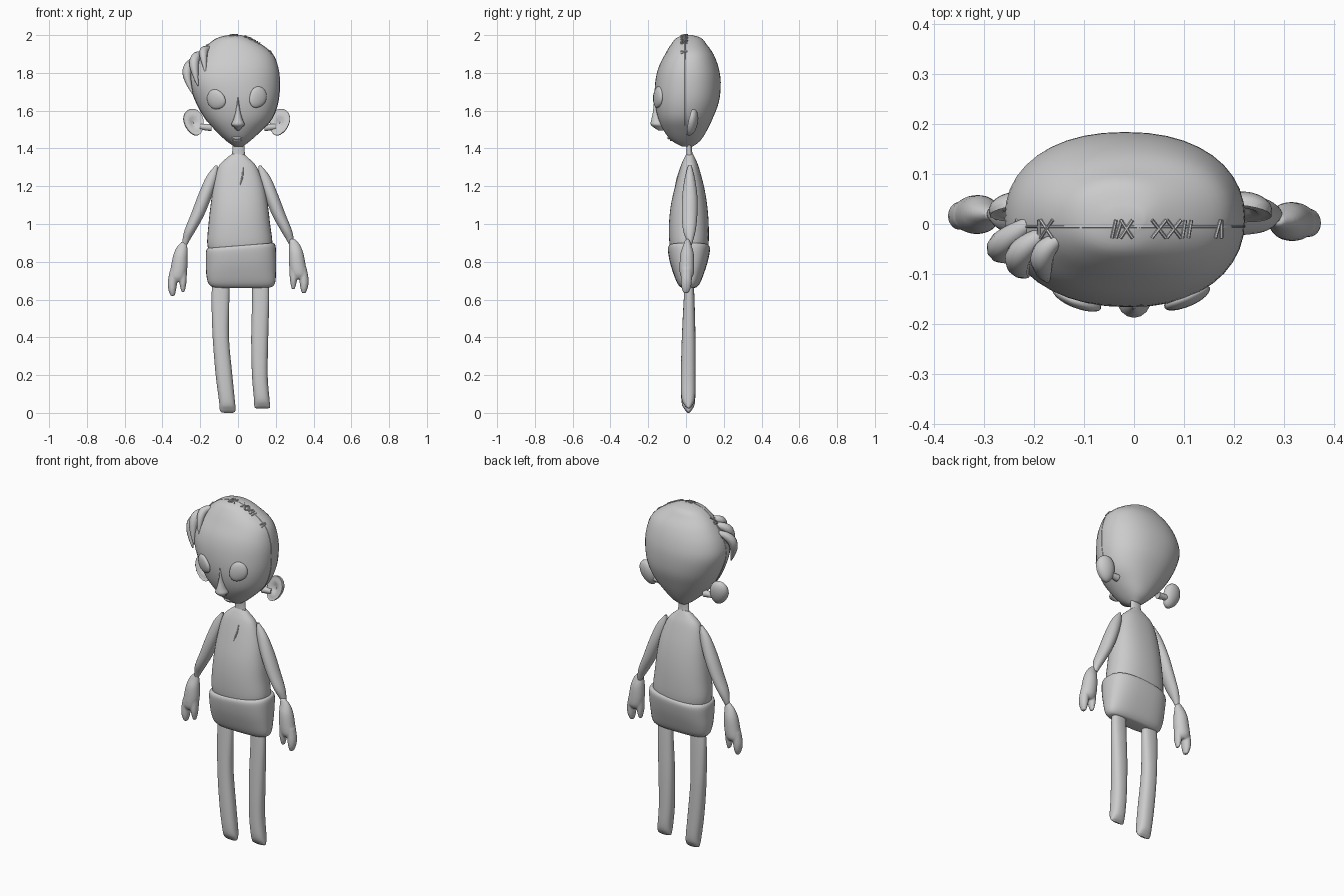
import bpy, bmesh, math
from mathutils import Vector, Euler
from mathutils.bvhtree import BVHTree

if "Cube" in bpy.data.objects:
    bpy.data.objects.remove(bpy.data.objects["Cube"])


def link(name, bm):
    bmesh.ops.recalc_face_normals(bm, faces=bm.faces)
    me = bpy.data.meshes.new(name)
    bm.to_mesh(me)
    ob = bpy.data.objects.new(name, me)
    bpy.context.collection.objects.link(ob)
    return ob


def add_loft(bm, rows, p=2.0, segs=28, sub=4, tilt=0.0, flip=1, off=(0, 0, 0)):
    """Skin horizontal rings given as (z, x0, x1, y0, y1), smoothed between rows."""
    pts = [rows[0]] + list(rows) + [rows[-1]]
    fine = []
    for i in range(1, len(pts) - 2):
        a, b, c, d = pts[i - 1:i + 3]
        for k in range(sub):
            t = k / sub
            fine.append([0.5 * (2 * B + (C - A) * t + (2 * A - 5 * B + 4 * C - D) * t * t
                                + (3 * B - A - 3 * C + D) * t ** 3)
                         for A, B, C, D in zip(a, b, c, d)])
    fine.append(rows[-1])
    z_low, z_high = min(r[0] for r in rows), max(r[0] for r in rows)
    rings = []
    for z, x0, x1, y0, y1 in fine:
        ring = []
        for s in range(segs):
            a = 2 * math.pi * s / segs
            c, n = math.cos(a), math.sin(a)
            x = (x0 + x1) / 2 + (x1 - x0) / 2 * math.copysign(abs(c) ** (2 / p), c)
            y = (y0 + y1) / 2 + (y1 - y0) / 2 * math.copysign(abs(n) ** (2 / p), n)
            zz = z + tilt * x * (z - z_low) / (z_high - z_low)
            ring.append(bm.verts.new((x * flip + off[0], y + off[1], zz + off[2])))
        rings.append(ring)
    for r, q in zip(rings, rings[1:]):
        for s in range(segs):
            t = (s + 1) % segs
            bm.faces.new((r[s], r[t], q[t], q[s]))
    bm.faces.new(rings[0])
    bm.faces.new(rings[-1])


def loft(name, rows, **kw):
    bm = bmesh.new()
    add_loft(bm, rows, **kw)
    return link(name, bm)


def tube(name, paths, res=3, cyclic=False):
    """Tapered tubes along points (x, y, z, radius)."""
    cu = bpy.data.curves.new(name, 'CURVE')
    cu.dimensions = '3D'
    cu.bevel_depth = 1.0
    cu.bevel_resolution = res
    cu.use_fill_caps = True
    for path in paths:
        sp = cu.splines.new('NURBS')
        sp.points.add(len(path) - 1)
        for pt, (x, y, z, r) in zip(sp.points, path):
            pt.co = (x, y, z, 1)
            pt.radius = r
        sp.order_u = min(3, len(path))
        sp.use_endpoint_u = not cyclic
        sp.use_cyclic_u = cyclic
        sp.resolution_u = 6
    ob = bpy.data.objects.new(name, cu)
    bpy.context.collection.objects.link(ob)
    bpy.ops.object.select_all(action='DESELECT')
    ob.select_set(True)
    bpy.context.view_layer.objects.active = ob
    bpy.ops.object.convert(target='MESH')


def surface(ob):
    bm = bmesh.new()
    bm.from_mesh(ob.data)
    return BVHTree.FromBMesh(bm)


# Head and neck
head = loft("head", [
    (2.0, -.05, .02, -.01, .03), (1.985, -.11, .06, -.05, .08), (1.95, -.16, .125, -.08, .11),
    (1.9, -.205, .185, -.11, .145), (1.83, -.245, .213, -.145, .172), (1.75, -.258, .222, -.163, .184),
    (1.65, -.225, .214, -.165, .175), (1.56, -.175, .182, -.148, .142), (1.49, -.115, .12, -.115, .108),
    (1.44, -.062, .065, -.075, .075), (1.41, -.02, .025, -.02, .035)], p=2.2, segs=40)
loft("neck", [(1.44, -.03, .035, 0, .032), (1.39, -.03, .035, .002, .032), (1.34, -.035, .04, 0, .04)])
skin = surface(head)
centre = Vector((-.015, 0, 1.72))


def on_face(x, z):
    return skin.ray_cast(Vector((x, -1, z)), Vector((0, 1, 0)))


# Eyes: shallow lids with one drawn-out corner
for side, x, z, spin in (("left", -.12, 1.66, -.25), ("right", .108, 1.675, -2.3)):
    hit, nrm = on_face(x, z)[:2]
    bm = bmesh.new()
    bmesh.ops.create_uvsphere(bm, u_segments=24, v_segments=12, radius=1)
    rot = nrm.to_track_quat('-Y', 'Z')
    for v in bm.verts:
        a = math.atan2(v.co.z, v.co.x) - spin
        k = .95 + .25 * max(0, math.cos(a)) ** 4
        v.co = rot @ Vector((v.co.x * .05 * k, v.co.y * .018, v.co.z * .056 * k)) + hit
    link(side + "_eye", bm)

# Nose and lips
loft("nose", [(1.67, -.005, .005, -.168, -.13), (1.6, -.012, .012, -.174, -.13),
              (1.555, -.024, .024, -.183, -.12), (1.528, -.035, .035, -.187, -.11),
              (1.512, -.022, .022, -.172, -.1), (1.495, -.006, .006, -.145, -.1)], segs=16)
lips = []
for z, bulge in ((1.456, .008), (1.444, .006)):
    lips.append([])
    for x, r in ((-.034, .002), (-.018, bulge), (-.006, bulge), (.006, bulge), (.02, .002)):
        h = on_face(x, z)[0]
        lips[-1].append((h.x, h.y, h.z, r))
tube("lips", lips)

# Ears: cupped shells facing forward
for side, s, cx in (("left", -1, -.234), ("right", 1, .22)):
    bm = bmesh.new()
    bmesh.ops.create_uvsphere(bm, u_segments=24, v_segments=16, radius=1)
    rot = Euler((math.radians(-14), math.radians(14 * s), math.radians(-12 * s))).to_matrix()
    for v in bm.verts:
        x, y, z = v.co
        rim = math.sqrt(x * x + z * z)
        y = y if y > 0 else -.25 + .6 * (1 - rim * rim) - .35 * math.sin(math.pi * min(1, rim)) ** 2
        wide = .052 * (1 + .15 * z)
        v.co = rot @ Vector((x * wide, y * .034, z * .073)) + Vector((cx, .028, 1.538))
    link(side + "_ear", bm)
tube("ear_stalks", [[(s * .14, .03, 1.51, .02), (s * .2, .03, 1.515, .016)] for s in (-1, 1)])

# Hair tufts
tube("hair_tufts", [
    [(-.15, -.03, 1.93, .012), (-.185, -.05, 1.925, .026), (-.183, -.095, 1.88, .02), (-.172, -.115, 1.80, .003)],
    [(-.18, -.02, 1.90, .015), (-.23, -.05, 1.895, .028), (-.235, -.09, 1.82, .024), (-.212, -.105, 1.73, .003)],
    [(-.21, 0, 1.87, .015), (-.265, -.035, 1.85, .028), (-.275, -.06, 1.77, .022), (-.24, -.075, 1.69, .003)]])

# Seam over the head with stitches
seam = []
for i in range(40):
    a = math.radians(-50 + 280 * i / 39)
    h = skin.ray_cast(centre, Vector((math.cos(a), -.02, math.sin(a))))[0]
    seam.append((h.x, h.y, h.z, .0025))
tube("head_seam", [seam], res=1)
stitches = []
for x, lean in ((-.24, .006), (-.19, .0), (-.175, .012), (-.175, -.012), (-.04, .004), (-.03, .006), (-.015, .012),
                (-.015, -.012), (.05, .014), (.05, -.014), (.08, .014), (.08, -.014), (.1, .003), (.112, .003),
                (.168, .005), (.175, .0)):
    ends = []
    for s in (-1, 0, 1):
        h = skin.ray_cast(Vector((x + s * lean, -.01 + s * .018, 3)), Vector((0, 0, -1)))[0]
        ends.append((h.x, h.y, h.z + .003, .0035))
    stitches.append(ends)
tube("stitches", stitches, res=1)

# Torso with chest slit
torso = loft("torso", [
    (1.375, -.025, .025, .005, .035), (1.345, -.065, .06, -.012, .05), (1.3, -.105, .1, -.03, .068),
    (1.2, -.13, .138, -.058, .095), (1.1, -.145, .158, -.08, .112), (1.0, -.156, .17, -.09, .12),
    (.9, -.163, .182, -.088, .12), (.84, -.15, .17, -.075, .11)], p=2.3, segs=36)
cloth = surface(torso)
slit = []
for x, z, r in ((.026, 1.3, .002), (.026, 1.26, .004), (.018, 1.23, .004), (.01, 1.205, .001)):
    h = cloth.ray_cast(Vector((x, -1, z)), Vector((0, 1, 0)))[0]
    slit.append((h.x, h.y, h.z, r))
tube("chest_slit", [slit])

# Shorts
loft("shorts", [
    (.885, -.15, .18, -.08, .112), (.882, -.163, .193, -.091, .122), (.86, -.17, .2, -.096, .127),
    (.8, -.17, .202, -.086, .115), (.74, -.168, .201, -.068, .096), (.69, -.158, .197, -.048, .076),
    (.667, -.135, .18, -.03, .058), (.662, -.1, .14, -.015, .045)], p=2.7, segs=36, tilt=.08)

# Legs
loft("left_leg", [
    (.7, -.135, -.045, -.005, .04), (.6, -.14, -.046, -.012, .045), (.4, -.134, -.048, -.022, .05),
    (.2, -.118, -.03, -.027, .05), (.06, -.1, -.016, -.024, .048), (.02, -.097, -.013, -.008, .034),
    (.005, -.09, -.018, .005, .022), (0, -.07, -.03, .01, .018)], p=2.4, tilt=0)
loft("right_leg", [
    (.7, .075, .162, -.005, .04), (.6, .075, .165, -.012, .045), (.4, .07, .16, -.022, .05),
    (.2, .074, .157, -.027, .05), (.08, .084, .166, -.024, .048), (.04, .086, .17, -.008, .034),
    (.027, .09, .168, .005, .022), (.022, .11, .15, .01, .018)], p=2.4)

# Arms and two-fingered hands
arm = [(1.31, -.12, -.108, .012, .028), (1.25, -.168, -.108, -.005, .045), (1.15, -.212, -.138, -.02, .06),
       (1.05, -.25, -.178, -.022, .06), (.97, -.282, -.222, -.016, .052), (.92, -.293, -.252, 0, .04),
       (.888, -.294, -.27, .01, .03)]
palm = [(.905, -.3, -.27, .01, .03), (.875, -.326, -.268, .0, .042), (.83, -.344, -.267, -.015, .055),
        (.77, -.356, -.268, -.02, .058), (.72, -.364, -.276, -.018, .055), (.695, -.36, -.285, -.005, .04)]
outer_finger = [(.75, -.362, -.315, -.01, .045), (.69, -.372, -.322, -.012, .045),
                (.65, -.368, -.328, -.01, .04), (.62, -.357, -.335, 0, .028)]
inner_finger = [(.76, -.32, -.27, -.01, .045), (.7, -.312, -.272, -.01, .04),
                (.665, -.306, -.277, -.004, .034), (.64, -.298, -.283, .004, .026)]
for side, flip, off in (("left", 1, (0, 0, 0)), ("right", -1, (.002, -.014, .015))):
    loft(side + "_arm", arm, flip=flip, off=(off[0], 0, 0))
    bm = bmesh.new()
    for part in (palm, outer_finger, inner_finger):
        add_loft(bm, part, flip=flip, off=off)
    hand = link(side + "_hand", bm)
    fuse = hand.modifiers.new("fuse", 'REMESH')
    fuse.mode = 'VOXEL'
    fuse.voxel_size = .005
    fuse.use_smooth_shade = True
    soft = hand.modifiers.new("soften", 'SMOOTH')
    soft.iterations = 3

# Smooth shading everywhere
bpy.ops.object.select_all(action='SELECT')
bpy.context.view_layer.objects.active = head
bpy.ops.object.shade_smooth_by_angle(angle=math.radians(45))
